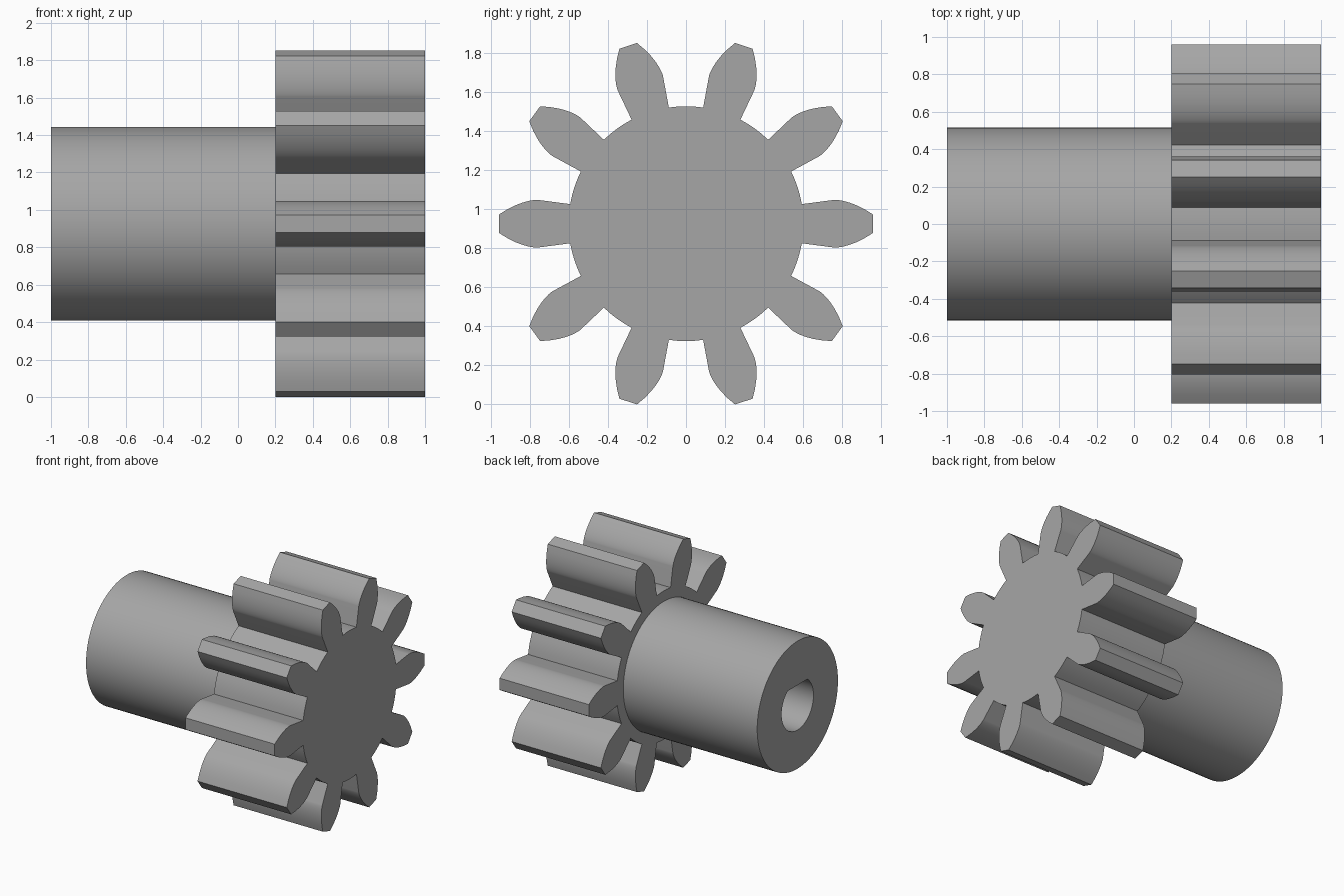
import bpy, bmesh, math

if "Cube" in bpy.data.objects:
    bpy.data.objects.remove(bpy.data.objects["Cube"])

CENTRE_Z = 0.926
TEETH = 10
R_ROOT, R_BASE, R_TIP = 0.602, 0.764, 0.96
X_BACK, X_STEP, X_FRONT = -1.0, 0.2, 1.0

steel = bpy.data.materials.new("grey metal")
steel.diffuse_color = (0.38, 0.38, 0.38, 1)
steel.use_nodes = True
steel.node_tree.nodes["Principled BSDF"].inputs["Base Color"].default_value = steel.diffuse_color


def polar(r, a):
    return (r * math.cos(a), r * math.sin(a))


def loft(name, rings, cap_start=False, cap_end=False):
    """Skin matching (x, outline) rings into one object along the x axis."""
    bm = bmesh.new()
    loops = [[bm.verts.new((x, y, z + CENTRE_Z)) for y, z in outline]
             for x, outline in rings]
    n = len(loops[0])
    for a, b in zip(loops, loops[1:]):
        for i in range(n):
            j = (i + 1) % n
            bm.faces.new((a[j], a[i], b[i], b[j]))
    if cap_start:
        bm.faces.new(loops[0][::-1])
    if cap_end:
        bm.faces.new(loops[-1])
    mesh = bpy.data.meshes.new(name)
    bm.to_mesh(mesh)
    bm.free()
    mesh.materials.append(steel)
    obj = bpy.data.objects.new(name, mesh)
    bpy.context.collection.objects.link(obj)
    bpy.ops.object.select_all(action='DESELECT')
    obj.select_set(True)
    bpy.context.view_layer.objects.active = obj
    bpy.ops.object.shade_smooth_by_angle(angle=math.radians(25))
    return obj


# Half tooth as (radius, half angle): straight root flank, then involute to the tip
BASE_HALF = math.radians(9.15)
half = [(R_ROOT, math.radians(9.6))]
t_max = math.sqrt((R_TIP / R_BASE) ** 2 - 1)
STEPS = 8
for i in range(STEPS + 1):
    t = t_max * i / STEPS
    half.append((R_BASE * math.hypot(1, t), BASE_HALF - (t - math.atan(t))))

# Full gear outline: mirrored tooth flanks plus a short root arc after each tooth
outline = []
pitch = 2 * math.pi / TEETH
for k in range(TEETH):
    mid = k * pitch
    outline += [polar(r, mid - a) for r, a in half]
    outline += [polar(r, mid + a) for r, a in reversed(half)]
    start, gap = mid + half[0][1], pitch - 2 * half[0][1]
    outline += [polar(R_ROOT, start + gap * f / 4) for f in (1, 2, 3)]

loft("gear_wheel", [(X_BACK + 1.2, outline), (X_FRONT, outline)], True, True)

# Hub sleeve with a bore flattened on its upper side, closed off by the gear
SEG = 96
HUB_R, BORE_R, FLAT = 0.517, 0.204, 0.16
angles = [2 * math.pi * i / SEG for i in range(SEG)]
hub = [polar(HUB_R, a) for a in angles]
bore = [(y, min(z, FLAT)) for y, z in (polar(BORE_R, a) for a in angles)]
loft("hub_sleeve", [(X_STEP, bore), (X_BACK, bore), (X_BACK, hub), (X_STEP, hub)])
